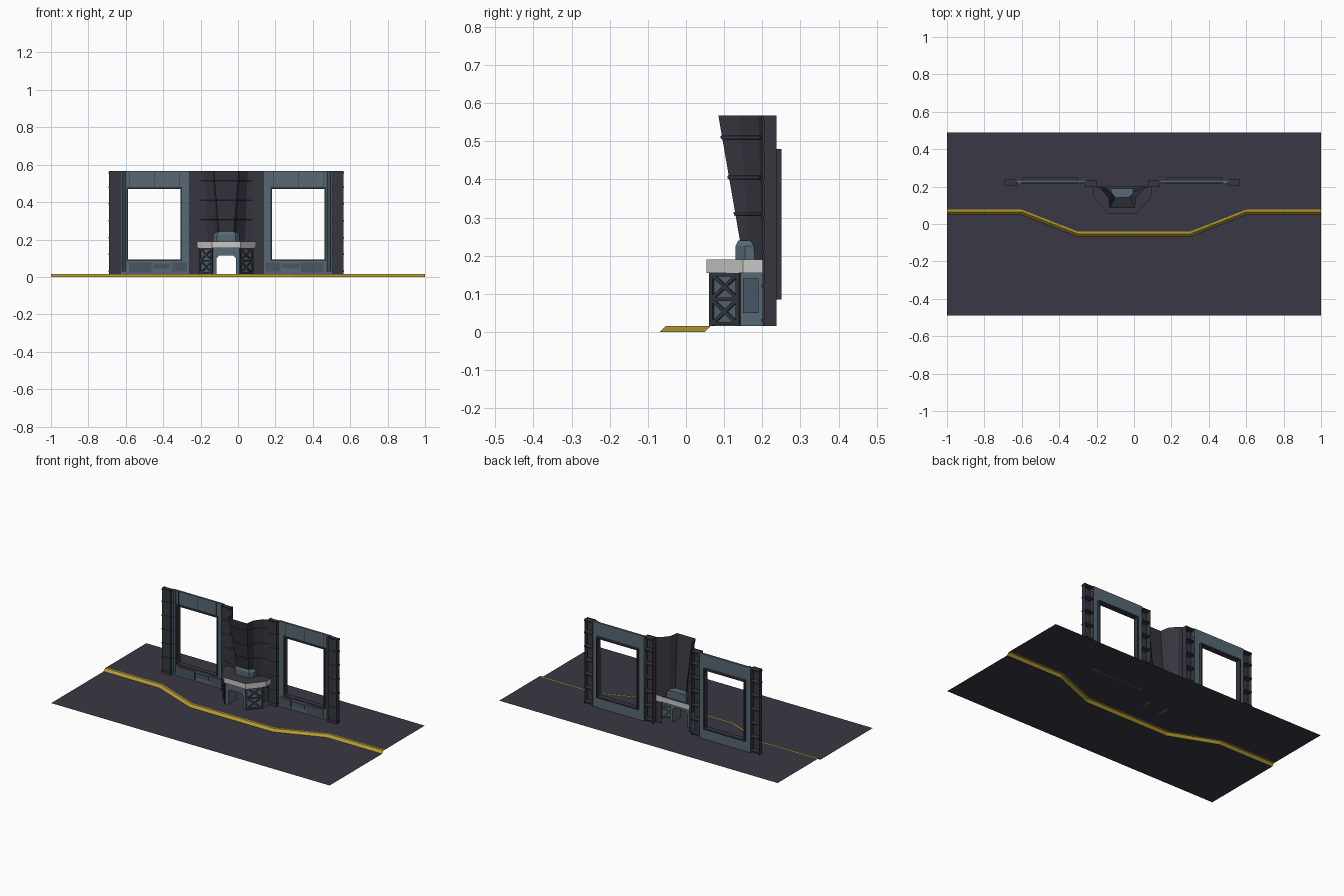
import bpy, bmesh, math
from mathutils import Vector

if "Cube" in bpy.data.objects:
    bpy.data.objects.remove(bpy.data.objects["Cube"])

C = -0.0625          # symmetry line of the gate structure
G = 0.016            # height of the raised rear floor


def material(name, rgb):
    m = bpy.data.materials.new(name)
    m.diffuse_color = (*rgb, 1)
    m.use_nodes = True
    m.node_tree.nodes["Principled BSDF"].inputs["Base Color"].default_value = m.diffuse_color
    return m


FLOOR = material("dark floor grey", (0.042, 0.040, 0.058))
DARK = material("dark pillar grey", (0.038, 0.037, 0.052))
SLATE = material("slate blue", (0.095, 0.138, 0.172))
STEEL = material("dark steel blue", (0.070, 0.092, 0.122))
YELLOW = material("hazard yellow", (0.46, 0.32, 0.03))
GREY = material("light grey", (0.58, 0.58, 0.57))


def make(name, verts, faces, mat, mirror=True, x=C, solid=True):
    me = bpy.data.meshes.new(name)
    me.from_pydata([tuple(v) for v in verts], [], faces)
    me.materials.append(mat)
    if solid:
        bm = bmesh.new()
        bm.from_mesh(me)
        bmesh.ops.recalc_face_normals(bm, faces=bm.faces)
        bm.to_mesh(me)
        bm.free()
    ob = bpy.data.objects.new(name, me)
    ob.location.x = x
    bpy.context.collection.objects.link(ob)
    if mirror:
        mod = ob.modifiers.new("Mirror", 'MIRROR')
        mod.use_clip = False
    return ob


def grid(name, rows, mat, **kw):
    """Open sheet through rows of points."""
    n = len(rows[0])
    faces = [(r*n+i, r*n+i+1, r*n+n+i+1, r*n+n+i)
             for r in range(len(rows)-1) for i in range(n-1)]
    return make(name, [p for r in rows for p in r], faces, mat, solid=False, **kw)


def shell(name, pts, z0, z1, mat):
    return grid(name, [[(u, y, z) for u, y in pts] for z in (z0, z1)], mat)


def prism(name, a, b, mat, **kw):
    """Solid between two matching loops of points."""
    n = len(a)
    faces = [tuple(range(n)), tuple(range(n, 2*n))]
    faces += [(i, (i+1) % n, n+(i+1) % n, n+i) for i in range(n)]
    return make(name, a+b, faces, mat, **kw)


def box(name, u0, u1, y0, y1, z0, z1, mat):
    loop = [(u0, y0), (u1, y0), (u1, y1), (u0, y1)]
    return prism(name, [(u, y, z0) for u, y in loop],
                 [(u, y, z1) for u, y in loop], mat)


def full(half):
    """Complete a half outline on both sides of the symmetry line."""
    return half + [(-u, v) for u, v in reversed(half)]


def beam(name, p, q, w, normal, depth, mat):
    p, q, n = Vector(p), Vector(q), Vector(normal).normalized()
    side = (q-p).normalized().cross(n)*w/2
    a = [p-side, p+side, q+side, q-side]
    return prism(name, a, [v+n*depth for v in a], mat)


# Floor in two levels with a sloping yellow edge
xs = [-1, -0.6, -0.3, 0.3, 0.6, 1]
edge = [0.05, 0.05, -0.068, -0.068, 0.05, 0.05]


def floor_row(offset, z):
    return [(x, y+offset, z) for x, y in zip(xs, edge)]


opt = dict(mirror=False, x=0)
grid("front_floor", [[(x, -0.488, 0) for x in xs], floor_row(0, 0)], FLOOR, **opt)
grid("yellow_edge", [floor_row(0, 0), floor_row(0.015, G), floor_row(0.027, G)],
     YELLOW, **opt)
grid("rear_floor", [floor_row(0.027, G), [(x, 0.488, G) for x in xs]], FLOOR, **opt)

# Window walls
TOP = 0.567
box("wall_top_beam", 0.198, 0.567, 0.222, 0.235, 0.478, TOP, SLATE)
box("wall_sill", 0.198, 0.567, 0.222, 0.235, G, 0.088, SLATE)
box("wall_inner_jamb", 0.198, 0.24, 0.222, 0.235, 0.088, 0.478, SLATE)
box("wall_outer_jamb", 0.53, 0.567, 0.222, 0.235, 0.088, 0.478, SLATE)

# Dark window lining, projecting at the back
box("lining_top", 0.236, 0.534, 0.216, 0.25, 0.471, 0.48, DARK)
box("lining_bottom", 0.236, 0.534, 0.216, 0.25, 0.085, 0.094, DARK)
box("lining_inner", 0.236, 0.244, 0.216, 0.25, 0.094, 0.471, DARK)
box("lining_outer", 0.526, 0.534, 0.216, 0.25, 0.094, 0.471, DARK)

# Raised sill plates and beam seams
for u0, u1, z0, z1 in ((0.21, 0.29, 0.03, 0.078), (0.30, 0.39, 0.045, 0.072),
                       (0.40, 0.52, 0.025, 0.078)):
    box("sill_plate", u0, u1, 0.216, 0.223, z0, z1, STEEL)
for u in (0.25, 0.385, 0.52):
    box("beam_seam", u-0.0015, u+0.0015, 0.2205, 0.223, 0.482, TOP, DARK)

# Vertical pipe on the outer jamb
ring = [(0.549+0.010*math.cos(k*math.pi/4), 0.222+0.010*math.sin(k*math.pi/4))
        for k in range(8)]
prism("wall_pipe", [(u, y, 0.03) for u, y in ring],
      [(u, y, TOP) for u, y in ring], SLATE)

# End and inner pillars: channels open at the back, with cross ribs
shell("end_pillar", [(0.627, 0.237), (0.627, 0.205), (0.567, 0.205), (0.567, 0.237)],
      G, TOP, DARK)
shell("inner_pillar", [(0.198, 0.235), (0.198, 0.2), (0.137, 0.2), (0.137, 0.235)],
      G, TOP, DARK)
for z in (0.03, 0.12, 0.21, 0.30, 0.39, 0.48, 0.558):
    box("end_pillar_rib", 0.565, 0.629, 0.202, 0.237, z-0.004, z+0.004, DARK)
    box("inner_pillar_rib", 0.139, 0.2, 0.198, 0.235, z-0.004, z+0.004, DARK)

# Column leaning forward above the platform
low = [(0, 0.15), (0.036, 0.15), (0.055, 0.17), (0.1, 0.2), (0.137, 0.2)]
high = [(0, 0.085), (0.067, 0.085), (0.075, 0.14), (0.115, 0.19), (0.137, 0.2)]


def lean(z, forward=0):
    t = (z-0.19)/(TOP-0.19)
    return [(a[0]+(b[0]-a[0])*t, a[1]+(b[1]-a[1])*t-forward, z)
            for a, b in zip(low, high)]


grid("leaning_column", [lean(0.19), lean(TOP)], DARK)
for z in (0.31, 0.405, 0.51):
    grid("column_rib", [lean(z-0.005), lean(z-0.004, 0.004),
                        lean(z+0.004, 0.004), lean(z+0.005)], DARK)
shell("column_back_foot", [(0.1, 0.2), (0.137, 0.2)], G, 0.19, DARK)

# Column foot block, tapered at its top
foot = full([(0.07, 0.19), (0.07, 0.155), (0.05, 0.13)])
neck = full([(0.058, 0.19), (0.058, 0.158), (0.044, 0.137)])
prism("column_foot", [(u, y, 0.188) for u, y in foot],
      [(u, y, 0.225) for u, y in foot], SLATE, mirror=False)
prism("column_neck", [(u, y, 0.225) for u, y in foot],
      [(u, y, 0.24) for u, y in neck], SLATE, mirror=False)

# Platform slab: light rim, dark top and underside
slab = full([(0.158, 0.2), (0.158, 0.15), (0.077, 0.054)])
ob = prism("platform_slab", [(u, y, 0.155) for u, y in slab],
           [(u, y, 0.19) for u, y in slab], GREY, mirror=False)
ob.data.materials.append(FLOOR)
for f in ob.data.polygons:
    f.material_index = int(abs(f.normal.z) > 0.5)

# Platform base: front arch, braced corners, side panels
arch = full([(0.073, G), (0.073, 0.155), (0.06, 0.155)])
arch = [(0.053, G), (0.073, G), (0.073, 0.155)]
arch = arch + [(-u, z) for u, z in reversed(arch)]
arch += [(-0.053, 0.098), (-0.036, 0.115), (0.036, 0.115), (0.053, 0.098)]
prism("base_arch", [(u, 0.065, z) for u, z in arch],
      [(u, 0.15, z) for u, z in arch], SLATE, mirror=False)
shell("base_corner", [(0.073, 0.067), (0.14, 0.14)], G, 0.155, SLATE)
shell("base_side", [(0.14, 0.14), (0.14, 0.235)], G, 0.155, SLATE)
box("base_side_plate", 0.138, 0.145, 0.15, 0.19, 0.05, 0.14, STEEL)

out = (0.073, -0.067, 0)
p, q = (0.075, 0.069), (0.138, 0.138)
for z0, z1 in ((0.02, 0.086), (0.086, 0.152)):
    beam("corner_brace", (*p, z0), (*q, z1), 0.010, out, 0.005, DARK)
    beam("corner_brace", (*p, z1), (*q, z0), 0.010, out, 0.005, DARK)
for z in (0.022, 0.086, 0.150):
    beam("corner_rail", (*p, z), (*q, z), 0.009, out, 0.006, DARK)
for e in (p, q):
    beam("corner_post", (*e, G), (*e, 0.155), 0.012, out, 0.006, DARK)
